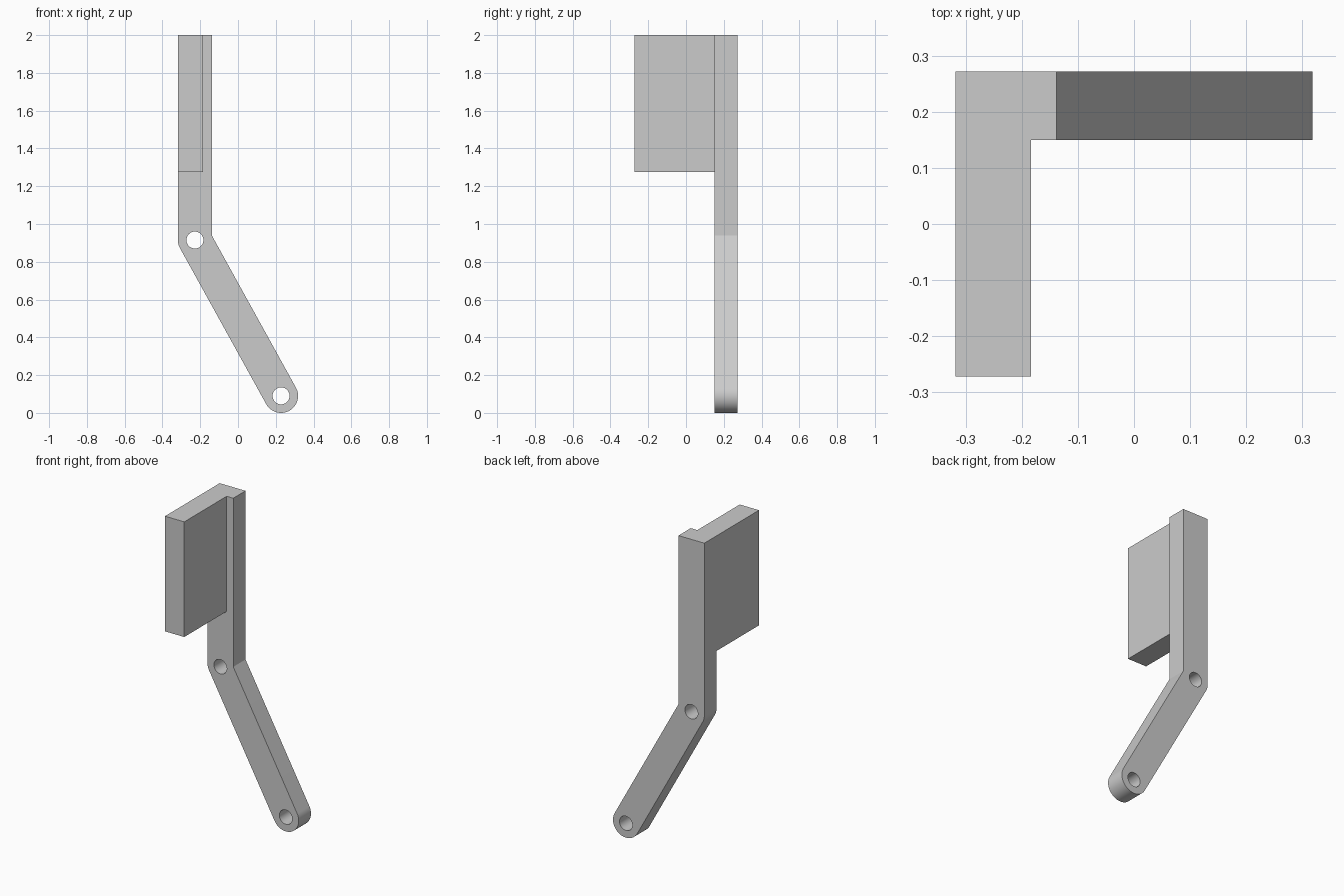
import bpy
import bmesh
from math import atan2, cos, sin, pi, radians
from mathutils import Vector

cube = bpy.data.objects.get("Cube")
if cube:
    bpy.data.objects.remove(cube, do_unlink=True)

# Single plain grey
grey = bpy.data.materials.new("plain_grey")
grey.use_nodes = True
colour = (0.6, 0.6, 0.6, 1)
grey.diffuse_color = colour
grey.node_tree.nodes["Principled BSDF"].inputs["Base Color"].default_value = colour

PIVOT = Vector((-0.228, 0.915))
TIP = Vector((0.228, 0.09))
RADIUS, HOLE = 0.09, 0.045
TOP, FRONT, BACK = 2.0, 0.15, 0.272


def arc(centre, radius, start, end, steps):
    return [centre + radius * Vector((cos(a), sin(a)))
            for a in (start + (end - start) * i / steps for i in range(steps + 1))]


def extrude_profile(name, loops, y0, y1):
    """Fill closed x-z loops (outline first, then holes) and extrude along y."""
    bm = bmesh.new()
    for loop in loops:
        verts = [bm.verts.new((p[0], y0, p[1])) for p in loop]
        for a, b in zip(verts, verts[1:] + verts[:1]):
            bm.edges.new((a, b))
    bmesh.ops.triangle_fill(bm, use_beauty=True, edges=bm.edges[:])
    grown = bmesh.ops.extrude_face_region(bm, geom=bm.faces[:], use_keep_orig=True)
    moved = [v for v in grown["geom"] if isinstance(v, bmesh.types.BMVert)]
    bmesh.ops.translate(bm, verts=moved, vec=(0, y1 - y0, 0))
    bmesh.ops.recalc_face_normals(bm, faces=bm.faces[:])
    mesh = bpy.data.meshes.new(name)
    bm.to_mesh(mesh)
    bm.free()
    mesh.materials.append(grey)
    obj = bpy.data.objects.new(name, mesh)
    bpy.context.collection.objects.link(obj)
    bpy.ops.object.select_all(action='DESELECT')
    obj.select_set(True)
    bpy.context.view_layer.objects.active = obj
    bpy.ops.object.shade_smooth_by_angle(angle=radians(25))
    return obj


# Bent lever: upright bar, rounded elbow, sloping arm with a round end
along = (TIP - PIVOT).normalized()
side = Vector((-along.y, along.x))
slope = atan2(side.y, side.x)
inner_x = PIVOT.x + RADIUS
inner = PIVOT + RADIUS * side
inner += along * ((inner_x - inner.x) / along.x)
outline = [Vector((PIVOT.x - RADIUS, TOP))]
outline += arc(PIVOT, RADIUS, pi, pi + slope, 8)
outline += arc(TIP, RADIUS, slope - pi, slope, 32)
outline += [inner, Vector((inner_x, TOP))]
holes = [arc(c, HOLE, 0, 2 * pi, 40)[:-1] for c in (PIVOT, TIP)]
extrude_profile("bent_lever", [outline] + holes, FRONT, BACK)

# Flat pad standing forward from the upright bar
left, right, low = PIVOT.x - RADIUS, -0.184, 1.275
pad = [(left, low), (right, low), (right, TOP), (left, TOP)]
extrude_profile("side_pad", [pad], -BACK, FRONT)
